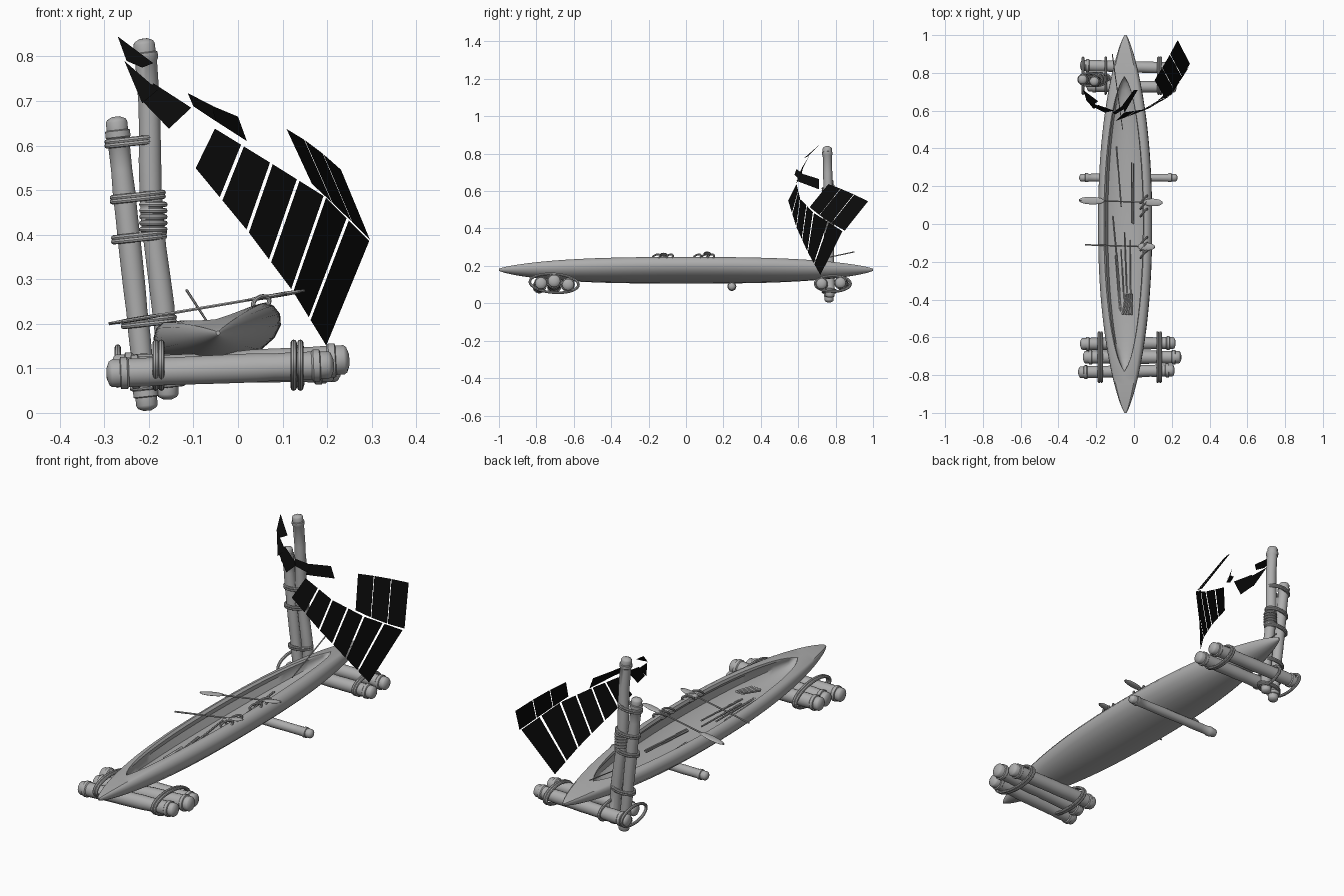
import bpy, bmesh, math, random
from mathutils import Vector, Matrix

random.seed(4)
cube = bpy.data.objects.get("Cube")
if cube:
    bpy.data.objects.remove(cube, do_unlink=True)


def material(name, value):
    mat = bpy.data.materials.new(name)
    mat.use_nodes = True
    colour = (value, value, value, 1)
    mat.diffuse_color = colour
    mat.node_tree.nodes["Principled BSDF"].inputs["Base Color"].default_value = colour
    return mat


WOOD = material("weathered grey", 0.42)
SAIL = material("black cloth", 0.003)


def finish(name, bm, mat=WOOD, smooth=True):
    mesh = bpy.data.meshes.new(name)
    bm.to_mesh(mesh)
    bm.free()
    mesh.materials.append(mat)
    if smooth:
        mesh.shade_smooth()
        mesh.set_sharp_from_angle(angle=math.radians(40))
    obj = bpy.data.objects.new(name, mesh)
    bpy.context.collection.objects.link(obj)
    return obj


def bridge(bm, a, b):
    n = len(a)
    for i in range(n):
        bm.faces.new((a[i], a[(i + 1) % n], b[(i + 1) % n], b[i]))


def sweep(name, points, radii, sides=14, closed=False, flat=1.0):
    """Round tube through points; flat squashes it vertically."""
    bm = bmesh.new()
    points = [Vector(p) for p in points]
    n = len(points)
    rings = []
    for i, p in enumerate(points):
        if closed:
            d = points[(i + 1) % n] - points[i - 1]
        else:
            d = points[min(i + 1, n - 1)] - points[max(i - 1, 0)]
            if d.length < 1e-6:
                d = points[-1] - points[0]
        d.normalize()
        ref = Vector((0, 1, 0)) if abs(d.y) < 0.8 else Vector((0, 0, 1))
        if closed:
            ref = (points[0] - points[n // 3]).cross(points[0] - points[n // 2]).normalized()
        u = (ref - d * ref.dot(d)).normalized()
        v = d.cross(u)
        ring = []
        for k in range(sides):
            a = math.tau * k / sides
            ring.append(bm.verts.new(p + (u * math.cos(a) + v * math.sin(a) * flat) * radii[i]))
        rings.append(ring)
    for a, b in zip(rings, rings[1:]):
        bridge(bm, a, b)
    if closed:
        bridge(bm, rings[-1], rings[0])
    else:
        bm.faces.new(rings[0])
        bm.faces.new(rings[-1])
    bmesh.ops.recalc_face_normals(bm, faces=bm.faces)
    return finish(name, bm)


def timber(name, start, end, r, wobble=0.0):
    """Log with a blunt tip and a raised collar at each end."""
    start, end = Vector(start), Vector(end)
    length = (end - start).length
    tip = [(0, 0.35), (0.006, 0.85), (0.012, 0.98), (0.03, 0.98),
           (0.032, 1.14), (0.046, 1.14), (0.05, 1)]
    stations = [(d / length, f) for d, f in tip]
    body = [(0.1 + 0.08 * i, 1 + random.uniform(-0.04, 0.04)) for i in range(1, 10)]
    stations += body + [(1 - t, f) for t, f in reversed(stations)]
    points = []
    for t, f in stations:
        p = start.lerp(end, t)
        p.x += wobble * math.sin(t * 9)
        points.append(p)
    return sweep(name, points, [r * f for t, f in stations], 18)


def rope(name, centre, u, v, r=0.007):
    """Closed oval lashing spanned by half axes u and v."""
    c, u, v = Vector(centre), Vector(u), Vector(v)
    pts = [c + u * math.cos(a) + v * math.sin(a) for a in (math.tau * i / 36 for i in range(36))]
    return sweep(name, pts, [r] * 36, 8, True)


def stick(name, a, b, r):
    return sweep(name, [a, b], [r, r * 0.8], 6)


# canoe hull: lofted rolled sections with a hollow that closes under both end decks
outer = [(0, -0.07), (0.05, -0.066), (0.09, -0.055), (0.122, -0.036), (0.142, -0.01),
         (0.145, 0.015), (0.134, 0.036), (0.118, 0.046)]
hollow = [(0.108, 0), (0.1, -0.012), (0.112, -0.035), (0.1, -0.07), (0.06, -0.09), (0, -0.096)]
roll = Matrix.Translation((-0.045, 0, 0.18)) @ Matrix.Rotation(math.radians(-11), 4, "Y")
bm = bmesh.new()
rings = []
for i in range(57):
    y = -math.cos(math.pi * i / 56)
    t = abs(y) ** 2.2
    wide = 0.03 + 0.97 * max(0, 1 - t) ** 0.8
    tall = 0.08 + 0.92 * max(0, 1 - t * abs(y)) ** 0.75
    opening = max(0, 1 - (y / 0.77) ** 2) ** 0.6
    half = [(x * wide, z * tall) for x, z in outer]
    half += [(x * min(opening, wide), 0.046 * tall + z * opening ** 0.6) for x, z in hollow]
    loop = half + [(-x, z) for x, z in reversed(half[1:-1])]
    rings.append([bm.verts.new(roll @ Vector((x, y, z))) for x, z in loop])
for a, b in zip(rings, rings[1:]):
    bridge(bm, a, b)
for ring in (rings[0], rings[-1]):
    bm.faces.new(ring[:len(outer)] + ring[-len(outer) + 1:])
bmesh.ops.remove_doubles(bm, verts=bm.verts, dist=0.0004)
bmesh.ops.recalc_face_normals(bm, faces=bm.faces)
finish("canoe_hull", bm)

# loose sticks lying in the canoe
for i in range(9):
    x, y = random.uniform(-0.1, 0.03), random.uniform(-0.4, 0.3)
    a = roll @ Vector((x * 0.7 + 0.02, y - 0.16, -0.04))
    b = roll @ Vector((x + 0.02, y + 0.16, -0.022))
    stick("inner_stick", a, b, 0.005)
for i in range(4):
    stick("bundle_stick", (-0.06 + 0.015 * i, -0.48, 0.17), (-0.04 + 0.01 * i, -0.37, 0.19), 0.008)
stick("long_spear", (-0.115, 0.9, 0.275), (-0.06, 0.5, 0.19), 0.003)


# paddles resting across the gunwales
def paddle(name, y, x0, x1, blades):
    def at(x):
        return (x, y - 0.03 * (x + 0.1), 0.2 + (x + 0.29) * 0.17)
    stick(name + "_shaft", at(x0), at(x1), 0.004)
    for a, b in blades:
        n = 8
        pts = [at(a + (b - a) * i / n) for i in range(n + 1)]
        radii = [0.006 + 0.014 * math.sin(math.pi * i / n) ** 0.5 for i in range(n + 1)]
        sweep(name + "_blade", pts, radii, 12, flat=0.25)


paddle("rear_paddle", 0.12, -0.29, 0.15, [(-0.29, -0.16), (0.05, 0.15)])
paddle("front_paddle", -0.115, -0.26, 0.11, [(0.02, 0.11)])
for y in (-0.12, 0.1):
    for k in (-0.04, 0, 0.03):
        rope("gunwale_lashing", (0.052, y + k, 0.247), (0.018, 0.02, 0.004), (0, 0.004, 0.014), 0.005)

# front float: three logs bound together
timber("front_float_log", (-0.295, -0.785, 0.088), (0.215, -0.775, 0.108), 0.032)
timber("front_float_log", (-0.27, -0.705, 0.09), (0.25, -0.705, 0.12), 0.034)
timber("front_float_log", (-0.285, -0.635, 0.1), (0.22, -0.63, 0.1), 0.032)
for x in (-0.185, -0.172, 0.125, 0.14):
    rope("front_float_rope", (x, -0.705, 0.107), (0, 0.13, -0.008), (0, 0, 0.05))

# rear float and the single middle spar
timber("rear_float_log", (-0.25, 0.73, 0.1), (0.225, 0.725, 0.105), 0.03)
timber("rear_float_log", (-0.285, 0.84, 0.1), (0.225, 0.825, 0.11), 0.03)
for x in (-0.27, -0.15, 0.13, 0.142):
    rope("rear_float_rope", (x, 0.785, 0.105), (0, 0.095, 0), (0, 0, 0.042))
timber("middle_spar", (-0.29, 0.245, 0.09), (0.23, 0.245, 0.09), 0.021)

# twin masts with lashings
timber("short_mast", (-0.203, 0.765, 0.005), (-0.274, 0.765, 0.665), 0.025)
timber("tall_mast", (-0.158, 0.77, 0.03), (-0.215, 0.755, 0.84), 0.025, 0.006)
for z, x in ((0.605, -0.237), (0.48, -0.225), (0.39, -0.222), (0.2, -0.2), (0.06, -0.18)):
    for k in (0, 0.009):
        rope("mast_lashing", (x, 0.765, z + k), (0.057, 0, 0.006), (0, 0.034, 0), 0.006)
for k in range(5):
    rope("mast_coil", (-0.19, 0.763, 0.412 + k * 0.014), (0.026, 0, 0), (0, 0.026, 0), 0.006)


# torn sail: separate flat cloth panels
def panel(name, corners):
    bm = bmesh.new()
    bm.faces.new([bm.verts.new(c) for c in corners])
    finish(name, bm, SAIL, False)


def along(points, t):
    s = min(max(t, 0), 1) * (len(points) - 1)
    i = min(int(s), len(points) - 2)
    return Vector(points[i]).lerp(Vector(points[i + 1]), s - i)


def strip(name, top, bottom, count, gap):
    for i in range(count):
        a, b = (i + gap) / count, (i + 1 - gap) / count
        panel(name, [along(top, a), along(top, b), along(bottom, b), along(bottom, a)])


strip("lower_sail_panel",
      [(-0.055, 0.59, 0.64), (0.075, 0.61, 0.56), (0.195, 0.68, 0.485), (0.297, 0.84, 0.383)],
      [(-0.098, 0.545, 0.553), (0.022, 0.59, 0.408), (0.122, 0.65, 0.275), (0.2, 0.72, 0.148)],
      6, 0.05)
strip("upper_sail_panel",
      [(0.108, 0.76, 0.638), (0.17, 0.86, 0.6), (0.232, 0.975, 0.545)],
      [(0.165, 0.66, 0.515), (0.235, 0.74, 0.45), (0.297, 0.85, 0.388)], 3, 0.02)
panel("sail_shred", [(-0.27, 0.71, 0.845), (-0.19, 0.65, 0.785), (-0.215, 0.63, 0.775), (-0.25, 0.65, 0.79)])
panel("sail_shred", [(-0.255, 0.66, 0.79), (-0.18, 0.62, 0.725), (-0.215, 0.61, 0.695)])
panel("sail_shred", [(-0.19, 0.63, 0.74), (-0.105, 0.6, 0.685), (-0.155, 0.59, 0.638), (-0.215, 0.62, 0.7)])
panel("sail_shred", [(-0.113, 0.59, 0.718), (-0.055, 0.63, 0.688), (-0.05, 0.61, 0.655), (-0.1, 0.58, 0.688)])
panel("sail_shred", [(-0.06, 0.63, 0.69), (0, 0.71, 0.665), (0.02, 0.71, 0.61), (-0.05, 0.59, 0.655)])
